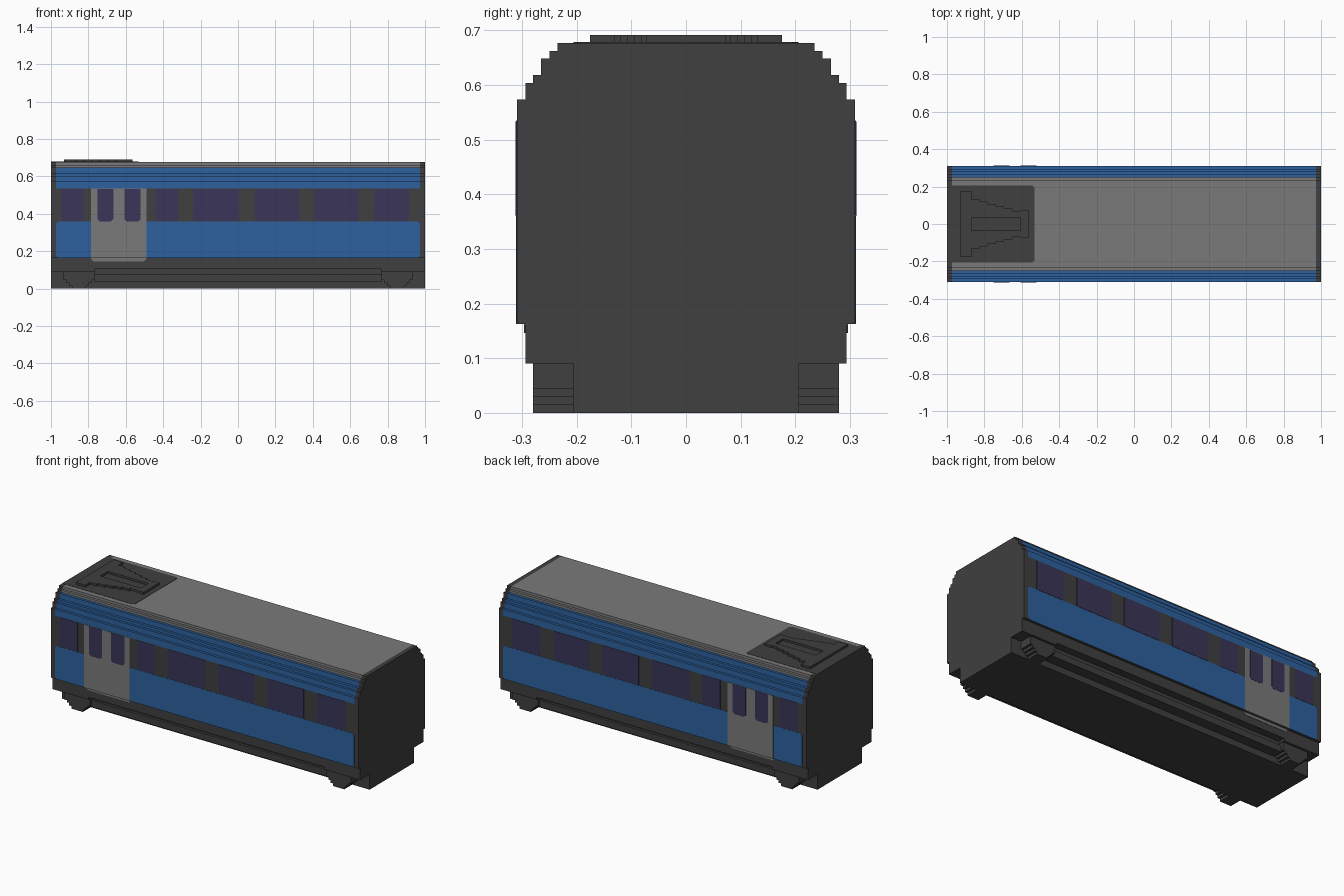
import bpy, bmesh

if "Cube" in bpy.data.objects:
    bpy.data.objects.remove(bpy.data.objects["Cube"], do_unlink=True)


def material(name, rgb):
    m = bpy.data.materials.new(name)
    m.use_nodes = True
    m.diffuse_color = (*rgb, 1)
    m.node_tree.nodes["Principled BSDF"].inputs["Base Color"].default_value = (*rgb, 1)
    return m


DARK = material("dark grey", (0.050, 0.050, 0.050))
GREY = material("light grey", (0.195, 0.195, 0.195))
BLUE = material("blue", (0.026, 0.120, 0.345))
NAVY = material("navy glass", (0.041, 0.036, 0.098))


def finish(name, bm, mats):
    bmesh.ops.recalc_face_normals(bm, faces=bm.faces)
    me = bpy.data.meshes.new(name)
    bm.to_mesh(me)
    bm.free()
    for m in mats:
        me.materials.append(m)
    ob = bpy.data.objects.new(name, me)
    bpy.context.collection.objects.link(ob)
    return ob


def prism(name, pts, lo, hi, mat):
    """Extrude a closed outline of 3D points, given by functions of depth, between two depths."""
    bm = bmesh.new()
    a = [bm.verts.new(p(lo)) for p in pts]
    b = [bm.verts.new(p(hi)) for p in pts]
    n = len(pts)
    bm.faces.new(a)
    bm.faces.new(b)
    for i in range(n):
        bm.faces.new((a[i], a[(i + 1) % n], b[(i + 1) % n], b[i]))
    return finish(name, bm, [mat])


def box(name, x0, x1, y0, y1, z0, z1, mat=DARK):
    pts = [lambda d, x=x, y=y: (x, y, d) for x, y in ((x0, y0), (x1, y0), (x1, y1), (x0, y1))]
    return prism(name, pts, z0, z1, mat)


def outline(u0, u1, v0, v1, c_low, c_high):
    """Rectangle with cut corners."""
    pts = []
    for u, v, du, dv, c in ((u0, v0, 1, 1, c_low), (u1, v0, -1, 1, c_low),
                            (u1, v1, -1, -1, c_high), (u0, v1, 1, -1, c_high)):
        if c == 0:
            pts.append((u, v))
        else:
            pair = [(u, v + dv * c), (u + du * c, v)]
            pts += pair if du * dv > 0 else pair[::-1]
    return pts


def side_plate(name, s, x0, x1, z0, z1, mat, y=0.309, lift=0.0015, c_low=0.0, c_high=0.0):
    pts = [lambda d, x=x, z=z: (x, s * d, z) for x, z in outline(x0, x1, z0, z1, c_low, c_high)]
    return prism(name, pts, y - 0.003, y + lift, mat)


# Car body: stepped section swept along x, coloured by height between the end frames
half = [(0.294, 0.104), (0.294, 0.163), (0.309, 0.163), (0.309, 0.36), (0.309, 0.535),
        (0.309, 0.573), (0.294, 0.573), (0.294, 0.603), (0.28, 0.603), (0.28, 0.618),
        (0.265, 0.618), (0.265, 0.648), (0.25, 0.648), (0.25, 0.662), (0.235, 0.662),
        (0.235, 0.677)]
section = half + [(-y, z) for y, z in reversed(half)]
bm = bmesh.new()
rings = [[bm.verts.new((x, y, z)) for y, z in section] for x in (-1, -0.973, 0.973, 1)]
bm.faces.new(rings[0])
bm.faces.new(rings[-1])
n = len(section)
for k in range(3):
    for i in range(n):
        j = (i + 1) % n
        f = bm.faces.new((rings[k][i], rings[k][j], rings[k + 1][j], rings[k + 1][i]))
        z = f.calc_center_median().z
        if k == 1 and z > 0.535:
            f.material_index = 1 if z > 0.65 else 2
finish("car_body", bm, [DARK, GREY, BLUE])

# Underframe
box("underframe_core", -1, 1, -0.206, 0.206, 0, 0.11)
box("underframe_recess", -0.77, 0.77, -0.25, 0.25, 0.07, 0.11)
box("side_beams", -0.77, 0.77, -0.265, 0.265, 0.037, 0.075)
for e, end in ((-1, "right"), (1, "left")):
    a, b = sorted((e * 0.765, e))
    box("end_sill_" + end, a, b, -0.294, 0.294, 0.09, 0.106)

windows = [(-0.945, -0.825), (-0.44, -0.32), (-0.24, 0.003), (0.09, 0.325),
           (0.41, 0.645), (0.73, 0.915)]
for s, side in ((-1, "front"), (1, "back")):
    # Bogie frames with steps narrowing toward the rail
    for cx, end in ((-0.85, "right"), (0.85, "left")):
        for k, hw in enumerate((0.037, 0.052, 0.067, 0.082)):
            y0, y1 = sorted((s * 0.2, s * 0.28))
            top = 0.092 if k == 3 else 0.015 * (k + 1)
            box(f"bogie_{side}_{end}_{k}", cx - hw, cx + hw, y0, y1, 0.015 * k, top)

    # Lower side panel either side of the door
    side_plate(f"lower_panel_{side}", s, -0.973, 0.973, 0.164, 0.36, BLUE,
               lift=0.001, c_low=0.012, c_high=0.012)

    # Windows
    for i, (x0, x1) in enumerate(windows):
        side_plate(f"window_{side}_{i}", s, x0, x1, 0.362, 0.533, NAVY)

    # Door with two panes and a lower lip over the sill
    side_plate(f"door_{side}", s, -0.785, -0.488, 0.163, 0.535, GREY, lift=0.002)
    side_plate(f"door_lip_{side}", s, -0.785, -0.488, 0.146, 0.163, GREY, y=0.294,
               lift=0.002, c_low=0.014)
    for i, x0 in enumerate((-0.752, -0.607)):
        side_plate(f"door_window_{side}_{i}", s, x0, x0 + 0.086, 0.36, 0.533, NAVY,
                   lift=0.003, c_low=0.012)

    # Current collector arm: stepped wedge with a straight inner edge
    steps = 6
    for i in range(steps):
        x0 = -0.87 + i * 0.263 / steps
        y0, y1 = sorted((s * 0.035, s * (0.132 - i * 0.0125)))
        box(f"collector_arm_{side}_{i}", x0, x0 + 0.263 / steps, y0, y1, 0.676, 0.691)

# Roof well and the collector crossbars
pts = [lambda d, x=x, y=y: (x, y, d) for x, y in
       ((-0.999, -0.206), (-0.545, -0.206), (-0.533, -0.194),
        (-0.533, 0.194), (-0.545, 0.206), (-0.999, 0.206))]
prism("roof_well", pts, 0.674, 0.6785, DARK)
box("collector_crossbar", -0.93, -0.87, -0.176, 0.176, 0.676, 0.691)
box("collector_base", -0.607, -0.563, -0.073, 0.073, 0.676, 0.691)
